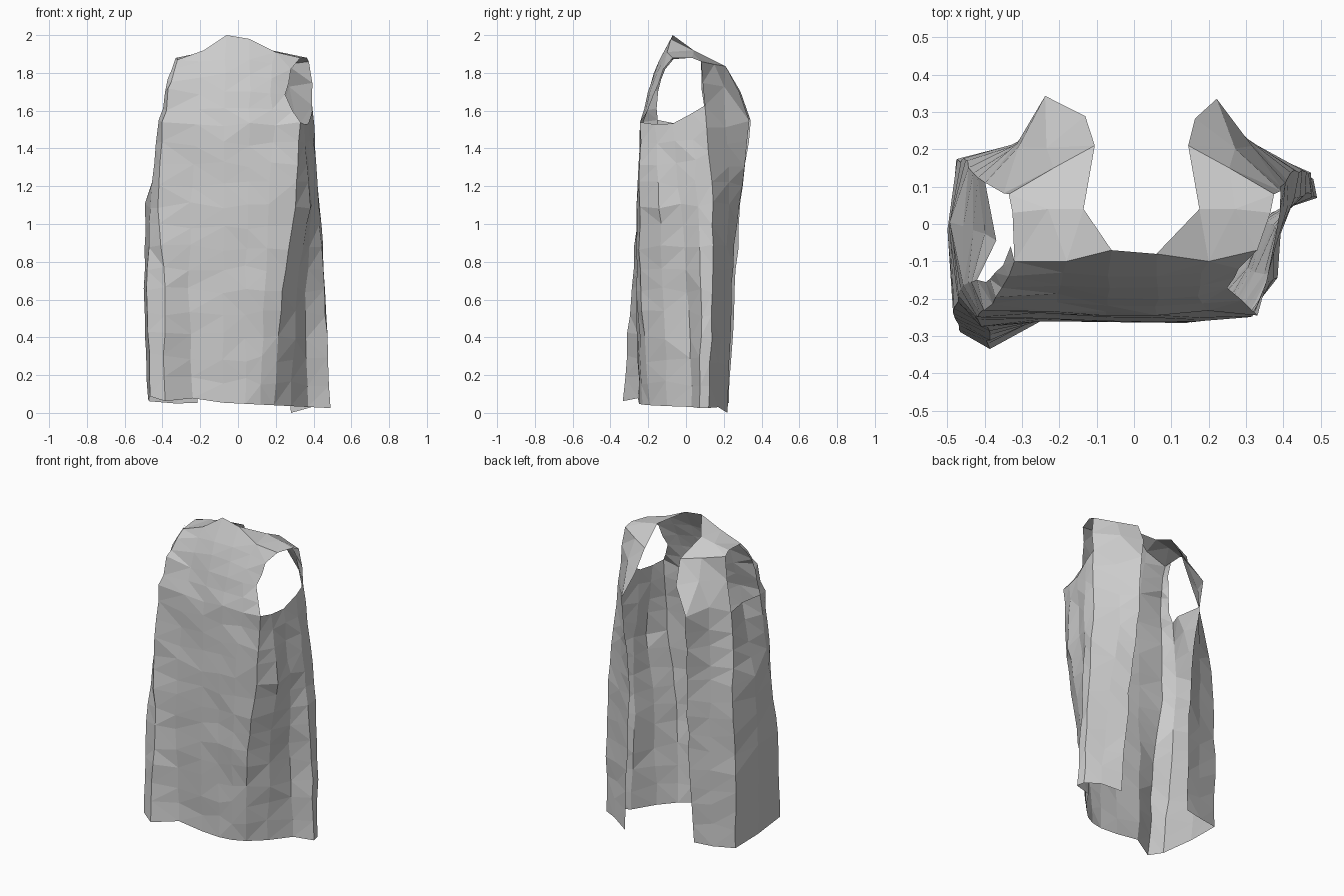
import bpy
import bmesh
import random
from mathutils import Vector

random.seed(4)

default_cube = bpy.data.objects.get("Cube")
if default_cube:
    bpy.data.objects.remove(default_cube, do_unlink=True)

cloth = bpy.data.materials.new("light grey cloth")
cloth.use_nodes = True
grey = (0.6, 0.6, 0.6, 1)
cloth.diffuse_color = grey
cloth.node_tree.nodes["Principled BSDF"].inputs["Base Color"].default_value = grey


def level(outline, height, tilt=0):
    """Turn a plan outline into a row of points at one height."""
    return [Vector((x, y, height - tilt * x)) for x, y in outline]


def row(*points):
    return [Vector(p) for p in points]


def add_patch(bm, rows, steps):
    """Skin a sheet of quads through the rows, with extra rows between them."""
    fine = []
    for lower, upper, count in zip(rows, rows[1:], steps):
        for i in range(count):
            fine.append([a.lerp(b, i / count) for a, b in zip(lower, upper)])
    fine.append(rows[-1])
    grid = [[bm.verts.new(p) for p in points] for points in fine]
    for lower, upper in zip(grid, grid[1:]):
        for i in range(len(lower) - 1):
            bm.faces.new((lower[i], upper[i], upper[i + 1], lower[i + 1]))


# Plan outlines run from the left rear edge, round the front, to the right rear edge
hem = [(.28, .22), (.39, .17), (.48, .12), (.49, .07), (.37, .03), (.28, -.1),
       (.19, -.19), (.12, -.23), (.04, -.25), (-.08, -.25), (-.24, -.25),
       (-.39, -.335), (-.47, -.29), (-.48, -.05), (-.47, .17), (-.33, .2), (-.21, .225)]
thigh = [(.24, .24), (.35, .19), (.46, .14), (.455, .08), (.36, .01), (.31, -.12),
         (.235, -.24), (.14, -.26), (.04, -.26), (-.08, -.26), (-.26, -.26),
         (-.39, -.29), (-.48, -.24), (-.5, -.02), (-.47, .17), (-.32, .21), (-.2, .26)]
waist = [(.21, .28), (.3, .23), (.435, .145), (.425, .06), (.39, -.03), (.385, -.14),
         (.3, -.25), (.16, -.26), (.05, -.26), (-.07, -.26), (-.25, -.25),
         (-.42, -.25), (-.47, -.17), (-.49, 0), (-.45, .17), (-.32, .21), (-.205, .29)]
armpit = [(.225, .33), (.31, .215), (.395, .1), (.395, .03), (.37, -.07), (.35, -.16),
          (.335, -.24), (.2, -.23), (.06, -.24), (-.07, -.24), (-.22, -.235),
          (-.4, -.23), (-.42, -.15), (-.37, -.04), (-.4, .11), (-.31, .21), (-.24, .34)]

bm = bmesh.new()
ground = level(hem, .05, .05)
ground[0].z = 0
chest = level(armpit, 1.53)
for column, lift in ((2, .1), (3, .05), (12, .03), (15, .03)):
    chest[column].z += lift

# Long body
add_patch(bm, [ground, level(thigh, .65), level(waist, 1.1), chest], (5, 4, 4))

# Front yoke up to the neckline, turned back along the right armhole
neck = row((.33, -.07, 1.88), (.2, -.1, 1.91), (.06, -.08, 1.98),
           (-.06, -.07, 2), (-.18, -.1, 1.92), (-.32, -.1, 1.87), (-.33, -.06, 1.88))
add_patch(bm, [
    chest[6:13],
    row((.245, -.165, 1.68), (.17, -.19, 1.7), (.06, -.2, 1.71), (-.07, -.2, 1.71),
        (-.2, -.19, 1.7), (-.365, -.19, 1.7), (-.385, -.15, 1.7)),
    row((.28, -.12, 1.82), (.18, -.13, 1.85), (.06, -.14, 1.87), (-.07, -.14, 1.87),
        (-.19, -.13, 1.86), (-.335, -.14, 1.82), (-.35, -.11, 1.82)),
    neck], (2, 2, 1))

# Shoulder straps, rising from the rear panels and joining the yoke
for side in (1, -1):
    ends = (chest[:3], neck[2::-1]) if side > 0 else (chest[:-4:-1], neck[3:6])
    strap = [row(*[(side * x + .02, y, z) for x, y, z in points]) for points in (
        ((.145, .285, 1.69), (.25, .2, 1.71), (.37, .085, 1.73)),
        ((.125, .21, 1.835), (.235, .15, 1.845), (.355, .08, 1.86)),
        ((.155, .04, 1.92), (.25, .04, 1.9), (.345, .03, 1.88)))]
    add_patch(bm, [ends[0], *strap, ends[1]], (1, 1, 1, 1))

bmesh.ops.remove_doubles(bm, verts=bm.verts, dist=.002)
bmesh.ops.recalc_face_normals(bm, faces=bm.faces)

# Crumple the cloth into irregular facets
for v in bm.verts:
    along = Vector((random.uniform(-1, 1), random.uniform(-1, 1), random.uniform(-3, 3)))
    if .06 < v.co.z < 1.82:
        v.co += along * .006
bmesh.ops.triangulate(bm, faces=bm.faces, quad_method='SHORT_EDGE')

mesh = bpy.data.meshes.new("sleeveless_coat")
bm.to_mesh(mesh)
bm.free()
mesh.materials.append(cloth)
coat = bpy.data.objects.new("sleeveless_coat", mesh)
bpy.context.collection.objects.link(coat)
